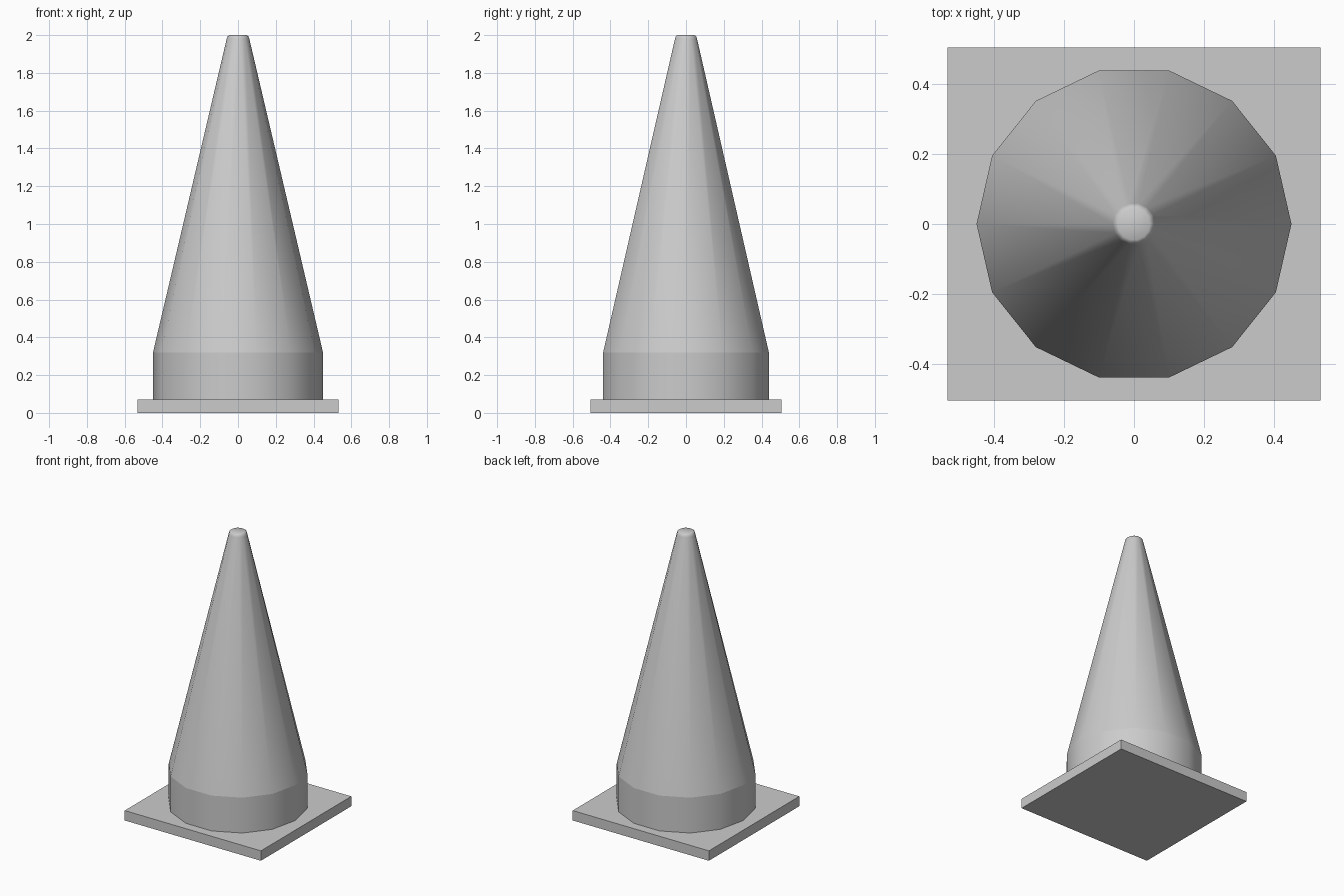
import bpy
import bmesh
from math import cos, sin, tau

cube = bpy.data.objects.get("Cube")
if cube:
    bpy.data.objects.remove(cube, do_unlink=True)

SIDES = 14

# Single plain grey
grey = bpy.data.materials.new("plain_grey")
grey.use_nodes = True
colour = (0.6, 0.6, 0.6, 1.0)
grey.diffuse_color = colour
grey.node_tree.nodes["Principled BSDF"].inputs["Base Color"].default_value = colour


def add_object(name, bm):
    bmesh.ops.recalc_face_normals(bm, faces=bm.faces)
    mesh = bpy.data.meshes.new(name)
    bm.to_mesh(mesh)
    bm.free()
    mesh.materials.append(grey)
    obj = bpy.data.objects.new(name, mesh)
    bpy.context.collection.objects.link(obj)
    return obj


def lathe(name, profile, sharp_rings=()):
    """Smooth closed solid from (radius, height) rings, with chosen rings kept sharp."""
    bm = bmesh.new()
    rings = [[bm.verts.new((r * cos(tau * i / SIDES), r * sin(tau * i / SIDES), z))
              for i in range(SIDES)] for r, z in profile]
    for low, high in zip(rings, rings[1:]):
        for i in range(SIDES):
            j = (i + 1) % SIDES
            bm.faces.new((low[i], low[j], high[j], high[i]))
    bm.faces.new(rings[0][::-1])
    bm.faces.new(rings[-1])
    for face in bm.faces:
        face.smooth = True
    for k in sharp_rings:
        for i in range(SIDES):
            bm.edges.get((rings[k][i], rings[k][(i + 1) % SIDES])).smooth = False
    return add_object(name, bm)


# Square base plate
bm = bmesh.new()
bmesh.ops.create_cube(bm, size=1)
bmesh.ops.scale(bm, vec=(1.066, 1.01, 0.07), verts=bm.verts)
bmesh.ops.translate(bm, vec=(0, 0, 0.035), verts=bm.verts)
add_object("base_plate", bm)

# Straight collar and tapering body with a softly rounded tip
lathe("cone_body",
      [(0.45, 0.07), (0.45, 0.32), (0.06, 1.98), (0.055, 1.994), (0.046, 2.0)],
      sharp_rings=(0, 1))
